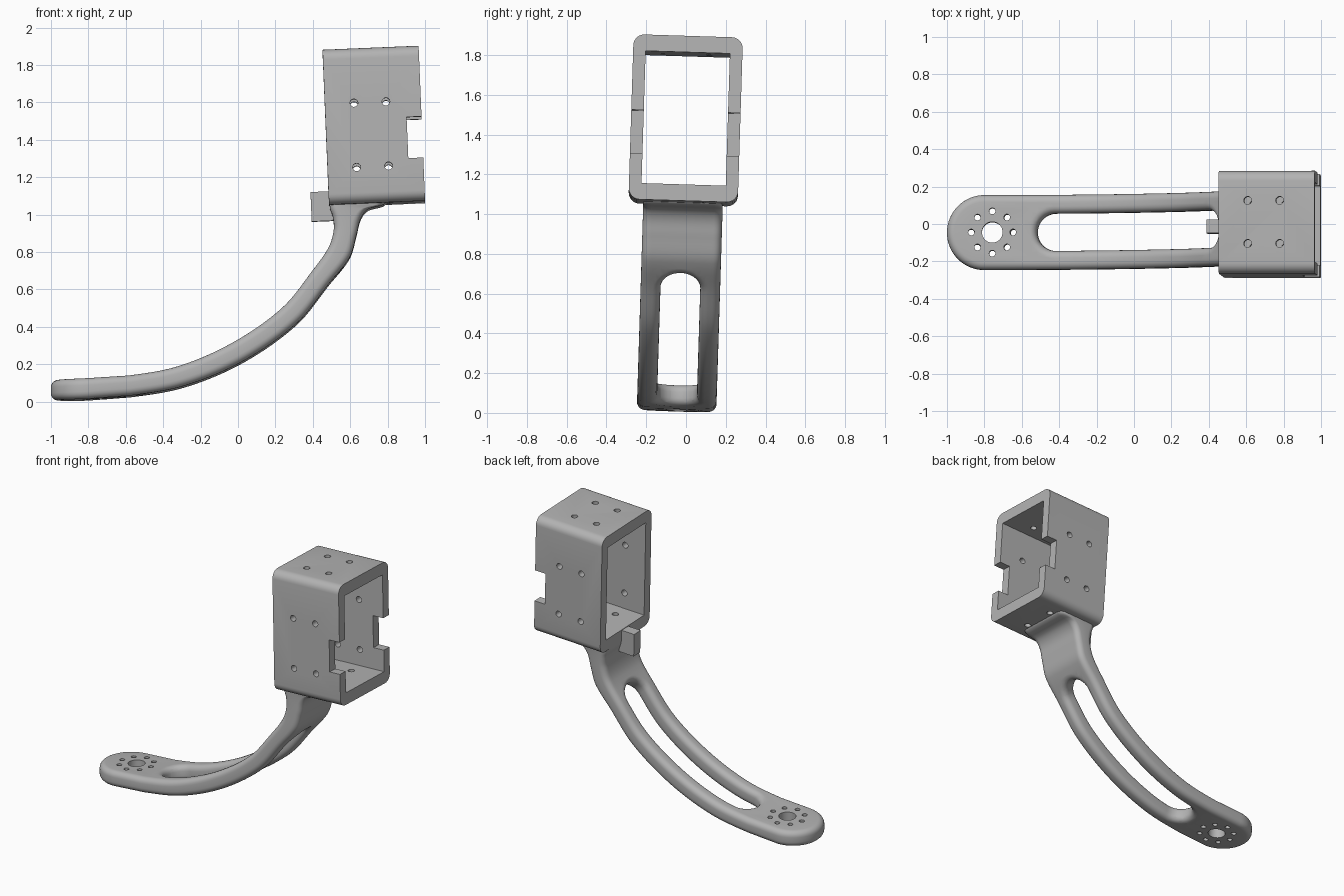
import bpy, bmesh
from math import sin, cos, pi, radians
from mathutils import Matrix, Vector

old = bpy.data.objects.get("Cube")
if old:
    bpy.data.objects.remove(old, do_unlink=True)

grey = bpy.data.materials.new("matte_grey")
grey.use_nodes = True
grey.diffuse_color = (0.45, 0.45, 0.45, 1)
for node in grey.node_tree.nodes:
    if node.type == 'BSDF_PRINCIPLED':
        node.inputs["Base Color"].default_value = (0.45, 0.45, 0.45, 1)
        node.inputs["Roughness"].default_value = 0.6

ROLL = Matrix.Translation((0, -0.048, 0)) @ Matrix.Rotation(radians(-1.8), 4, 'X')
TILT = ROLL @ Matrix.Rotation(radians(-2.4), 4, 'Y')


def make_object(name, bm):
    bmesh.ops.recalc_face_normals(bm, faces=bm.faces[:])
    mesh = bpy.data.meshes.new(name)
    bm.to_mesh(mesh)
    bm.free()
    obj = bpy.data.objects.new(name, mesh)
    bpy.context.collection.objects.link(obj)
    mesh.materials.append(grey)
    return obj


def select_only(obj):
    bpy.ops.object.select_all(action='DESELECT')
    obj.select_set(True)
    bpy.context.view_layer.objects.active = obj


def finish(obj, matrix):
    select_only(obj)
    bpy.ops.object.shade_smooth_by_angle(angle=radians(35))
    obj.matrix_world = matrix


def block(name, lo, hi, round_x=0):
    """Box between two corners, optionally with its x-running edges rounded."""
    lo, hi = Vector(lo), Vector(hi)
    bm = bmesh.new()
    bmesh.ops.create_cube(bm, size=1, matrix=Matrix.Translation((lo + hi) / 2)
                          @ Matrix.Diagonal((*(hi - lo), 1)))
    if round_x:
        edges = [e for e in bm.edges
                 if abs(e.verts[0].co.x - e.verts[1].co.x) > 0.1]
        bmesh.ops.bevel(bm, geom=edges, offset=round_x, segments=6,
                        profile=0.5, affect='EDGES')
    return make_object(name, bm)


def drill(centre, axis):
    bm = bmesh.new()
    turn = Matrix.Rotation(pi / 2, 4, 'X') if axis == 'Y' else Matrix()
    bmesh.ops.create_cone(bm, cap_ends=True, segments=20, radius1=0.021, radius2=0.021,
                          depth=1.5, matrix=Matrix.Translation(centre) @ turn)
    return make_object("drill", bm)


def cut(obj, cutter):
    mod = obj.modifiers.new("cut", 'BOOLEAN')
    mod.operation, mod.solver, mod.object = 'DIFFERENCE', 'EXACT', cutter
    select_only(obj)
    bpy.ops.object.modifier_apply(modifier=mod.name)
    bpy.data.objects.remove(cutter, do_unlink=True)


# Housing: open rectangular tube with notched rim and screw holes
housing = block("housing", (0.53, -0.275, 1.025), (1.044, 0.275, 1.855), 0.055)
cut(housing, block("opening", (0.3, -0.212, 1.107), (1.3, 0.212, 1.773)))
cut(housing, block("notch", (0.964, -0.5, 1.255), (1.2, 0.5, 1.475)))
for x in (0.686, 0.857):
    for z in (1.218, 1.562):
        cut(housing, drill((x, 0, z), 'Y'))
    for y in (-0.115, 0.115):
        cut(housing, drill((x, y, 1.44), 'Z'))
finish(housing, TILT)

# Small tab behind the housing
finish(block("rear_tab", (0.434, -0.036, 0.945), (0.55, 0.036, 1.103)), TILT)

# Arm: flat slotted plate, then bent between an upper and a lower rail
HALF, ROUND = 0.055, 0.038
RAILS = [  # upper x, z, lower x, z
    (-1.0, 0.115, -1.0, 0.006), (-0.8, 0.121, -0.8, 0.011),
    (-0.585, 0.135, -0.575, 0.028), (-0.316, 0.186, -0.284, 0.081),
    (-0.027, 0.312, 0.027, 0.212), (0.237, 0.498, 0.313, 0.414),
    (0.401, 0.700, 0.489, 0.630), (0.484, 0.820, 0.597, 0.768),
    (0.512, 0.915, 0.634, 0.890), (0.507, 0.985, 0.656, 0.975),
    (0.493, 1.025, 0.695, 1.025), (0.490, 1.055, 0.780, 1.050),
    (0.490, 1.100, 0.800, 1.100)]
RAILS = [Vector(r) for r in RAILS]
MIDS = [Vector((r[0] + r[2], r[1] + r[3])) / 2 for r in RAILS]
KNOTS = [0.0]
for a, b in zip(MIDS, MIDS[1:]):
    KNOTS.append(KNOTS[-1] + (b - a).length)
LENGTH = KNOTS[-1]


def slope(i):
    a, b = max(i - 1, 0), min(i + 1, len(RAILS) - 1)
    return (RAILS[b] - RAILS[a]) / (KNOTS[b] - KNOTS[a])


def rails_at(u):
    """Smooth interpolation of both rails at a distance along the arm."""
    u = min(max(u, 0), LENGTH)
    i = max(k for k in range(len(KNOTS) - 1) if KNOTS[k] <= u)
    d = KNOTS[i + 1] - KNOTS[i]
    s = (u - KNOTS[i]) / d
    h = s * s * (3 - 2 * s)
    return (RAILS[i] * (1 - h) + RAILS[i + 1] * h
            + slope(i) * d * s * (1 - s) ** 2 - slope(i + 1) * d * s * s * (1 - s))


def arc(u, v, radius, start, sweep, count):
    return [(u + radius * cos(start + sweep * k / count),
             v + radius * sin(start + sweep * k / count)) for k in range(count + 1)]


def plate_outline(grow):
    r = 0.2 + grow
    return arc(0.2, 0, r, pi / 2, pi, 32) + [(LENGTH + grow, -r), (LENGTH + grow, r)]


def slot_outline(grow):
    r = 0.1 - grow
    return arc(0.585, 0, r, pi / 2, pi, 20) + arc(1.61, 0, r, -pi / 2, pi, 20)


def wall(bm, layers):
    """Stack closed loops into a wall; return its top and bottom rim edges."""
    rings = [[bm.verts.new((u, v, t)) for u, v in pts] for pts, t in layers]
    n = len(rings[0])
    for low, high in zip(rings, rings[1:]):
        for k in range(n):
            j = (k + 1) % n
            bm.faces.new((low[k], low[j], high[j], high[k]))
    return [[bm.edges.get((ring[k], ring[(k + 1) % n])) for k in range(n)]
            for ring in (rings[-1], rings[0])]


def rounded(outline):
    steps = [pi / 2 * k / 5 for k in range(6)]
    upper = [(outline(-ROUND * (1 - cos(a))), HALF - ROUND + ROUND * sin(a)) for a in steps]
    return [(pts, -t) for pts, t in reversed(upper)] + upper


def round_hole(u, v, radius, count):
    pts = arc(u, v, radius, 0, 2 * pi, count)[:-1]
    return [(pts, -HALF), (pts, HALF)]


bm = bmesh.new()
parts = [rounded(plate_outline), rounded(slot_outline), round_hole(0.243, 0, 0.056, 32)]
for u, v in arc(0.243, 0, 0.113, 0, 2 * pi, 8)[:-1]:
    parts.append(round_hole(u, v, 0.017, 14))
top, bottom = [], []
for layers in parts:
    t, b = wall(bm, layers)
    top += t
    bottom += b
for edges, side in ((top, 1), (bottom, -1)):
    bmesh.ops.triangle_fill(bm, use_beauty=True, edges=edges, normal=(0, 0, side))

# Slice the plate across so that it bends smoothly
u = 0.42
while u < LENGTH - 0.01:
    bmesh.ops.bisect_plane(bm, geom=bm.verts[:] + bm.edges[:] + bm.faces[:], dist=1e-5,
                           plane_co=(u, 0, 0), plane_no=(1, 0, 0))
    u += 0.035 if u < 1.75 else 0.015
for vert in bm.verts:
    u, v, t = vert.co
    r = rails_at(u)
    up, low = Vector((r[0], r[1])), Vector((r[2], r[3]))
    across = (up - low).normalized()
    p = up - across * (HALF - t) if t > 0 else low + across * (HALF + t)
    vert.co = (p.x, v, p.y)
finish(make_object("curved_arm", bm), ROLL)
